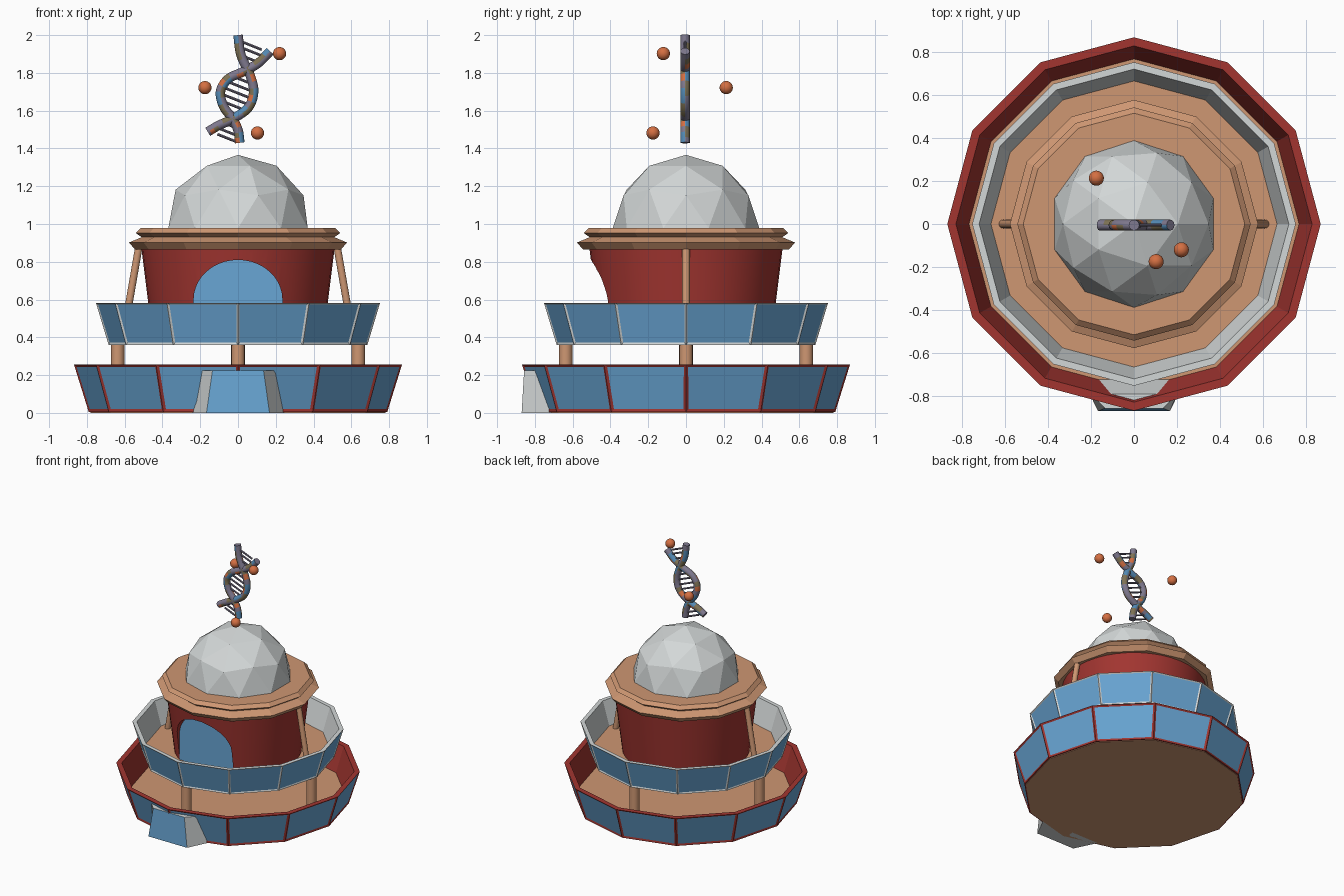
import bpy, bmesh, math
from mathutils import Vector

if "Cube" in bpy.data.objects:
    bpy.data.objects.remove(bpy.data.objects["Cube"])


def material(name, r, g, b):
    m = bpy.data.materials.new(name)
    m.diffuse_color = (r, g, b, 1)
    m.use_nodes = True
    m.node_tree.nodes["Principled BSDF"].inputs["Base Color"].default_value = m.diffuse_color
    return m


RED = material("dark_red", 0.36, 0.036, 0.03)
TAN = material("tan", 0.62, 0.31, 0.17)
BLUE = material("glass_blue", 0.14, 0.38, 0.66)
WHITE = material("pale_grey", 0.65, 0.68, 0.68)
ORANGE = material("orange", 0.66, 0.16, 0.055)
MAUVE = material("mauve_grey", 0.21, 0.19, 0.27)
OLIVE = material("olive", 0.21, 0.17, 0.09)
STEEL = material("steel_blue", 0.09, 0.26, 0.47)


def make(name, bm, *mats, smooth=False):
    me = bpy.data.meshes.new(name)
    bm.to_mesh(me)
    bm.free()
    ob = bpy.data.objects.new(name, me)
    bpy.context.collection.objects.link(ob)
    for m in mats:
        me.materials.append(m)
    if smooth:
        smooth_by_angle(ob)
    return ob


def smooth_by_angle(ob):
    bpy.ops.object.select_all(action='DESELECT')
    ob.select_set(True)
    bpy.context.view_layer.objects.active = ob
    bpy.ops.object.shade_smooth_by_angle(angle=math.radians(35))


def skin(bm, rings, loop=False):
    """Bridge rings of points with quads; cap the ends unless looped."""
    rows = [[bm.verts.new(p) for p in r] for r in rings]
    bands = []
    for a, b in zip(rows, rows[1:] + rows[:1] if loop else rows[1:]):
        n = len(a)
        bands.append([bm.faces.new((a[i], a[(i + 1) % n], b[(i + 1) % n], b[i])) for i in range(n)])
    if not loop:
        bm.faces.new(rows[0])
        bm.faces.new(rows[-1])
    bmesh.ops.recalc_face_normals(bm, faces=bm.faces)
    return bands


def circle(r, z, n):
    return [(r * math.cos(2 * math.pi * i / n), r * math.sin(2 * math.pi * i / n), z) for i in range(n)]


def lathe(name, profile, n, mat, smooth=False):
    bm = bmesh.new()
    skin(bm, [circle(r, z, n) for r, z in profile])
    return make(name, bm, mat, smooth=smooth)


def window_wall(name, rb, z0, rt, z1, thick, frame, mat):
    """Flared twelve-sided wall with one inset window per side."""
    bm = bmesh.new()
    prof = [(rb, z0), (rt, z1), (rt - thick, z1), (rb - thick, z0)]
    outer = skin(bm, [circle(r, z, 12) for r, z in prof], loop=True)[0]
    bmesh.ops.inset_individual(bm, faces=outer, thickness=frame, depth=-0.006)
    for f in outer:
        f.material_index = 1
    return make(name, bm, mat, BLUE)


def rod(name, p, q, r, n, mat):
    p, q = Vector(p), Vector(q)
    bm = bmesh.new()
    rot = (q - p).to_track_quat('Z', 'Y')
    skin(bm, [[rot @ Vector(c) + e for c in circle(r, 0, n)] for e in (p, q)])
    return make(name, bm, mat, smooth=True)


# lower and upper terraces
window_wall("lower_wall", 0.79, 0.004, 0.868, 0.255, 0.04, 0.02, RED)
lathe("lower_floor", [(0.78, 0), (0.78, 0.06)], 12, TAN)
window_wall("upper_wall", 0.685, 0.36, 0.752, 0.582, 0.032, 0.015, WHITE)
lathe("upper_floor", [(0.665, 0.363), (0.665, 0.40)], 12, TAN)

# four posts between the terraces
for i in range(4):
    a = i * math.pi / 2
    x, y = 0.637 * math.cos(a), 0.637 * math.sin(a)
    rod(f"post_{i + 1}", (x, y, 0.05), (x, y, 0.37), 0.036, 16, TAN)

# two leaning columns beside the drum
for s, side in ((-1, "left"), (1, "right")):
    rod(f"{side}_column", (s * 0.61, 0, 0.39), (s * 0.523, 0, 0.89), 0.02, 14, TAN)

# drum with an arched recess and a door
drum = lathe("drum", [(0.449, 0.37), (0.475, 0.58), (0.513, 0.885)], 40, RED)


def arch(name, y0, y1, mat):
    pts = [(0.235 * math.cos(t), 0.60 + 0.21 * math.sin(t)) for t in [math.pi * i / 20 for i in range(21)]]
    pts = [(0.235, 0.395)] + pts + [(-0.235, 0.395)]
    bm = bmesh.new()
    skin(bm, [[(x, y, z) for x, z in pts] for y in (y0, y1)])
    return make(name, bm, mat)


cutter = arch("door_cutter", -0.8, -0.385, RED)
mod = drum.modifiers.new("door_recess", 'BOOLEAN')
mod.operation, mod.object, mod.solver = 'DIFFERENCE', cutter, 'EXACT'
bpy.context.view_layer.objects.active = drum
bpy.ops.object.modifier_apply(modifier=mod.name)
bpy.data.objects.remove(cutter)
smooth_by_angle(drum)
arch("door", -0.389, -0.381, BLUE)

# stepped roof slab
lathe("roof_slab", [(0.545, 0.865), (0.577, 0.902), (0.51, 0.93), (0.542, 0.953), (0.515, 0.978)], 12, TAN)

# faceted half dome
bm = bmesh.new()
bmesh.ops.create_icosphere(bm, subdivisions=2, radius=0.388)
bmesh.ops.delete(bm, geom=[v for v in bm.verts if v.co.z < -0.01], context='VERTS')
bmesh.ops.translate(bm, verts=bm.verts, vec=(0, 0, 0.978))
make("dome", bm, WHITE)

# entrance porch, glazed in front
bm = bmesh.new()
low = [(-0.25, -0.70), (-0.167, -0.87), (0.167, -0.87), (0.25, -0.70)]
top = [(-0.20, -0.79), (-0.135, -0.857), (0.135, -0.857), (0.20, -0.79)]
skin(bm, [[(x, y, 0.0) for x, y in low], [(x, y, 0.225) for x, y in top]])
for f in bm.faces:
    f.material_index = int(f.normal.y < -0.95)
make("porch", bm, WHITE, BLUE)


# twisted double strand
def strand(name, pts):
    p = [Vector((x, -0.005, z)) for x, z in pts]
    p = [2 * p[0] - p[1]] + p + [2 * p[-1] - p[-2]]
    path = []
    for a, b, c, d in zip(p, p[1:], p[2:], p[3:]):
        for k in range(5):
            t = k / 5
            path.append(0.5 * (2 * b + (c - a) * t + (2 * a - 5 * b + 4 * c - d) * t * t
                               + (3 * b - a - 3 * c + d) * t ** 3))
    path.append(p[-2])
    rings = []
    for i, c in enumerate(path):
        t = (path[min(i + 1, len(path) - 1)] - path[max(i - 1, 0)]).normalized()
        u, v = Vector((t.z, 0, -t.x)), Vector((0, 1, 0))
        rings.append([c + 0.025 * (math.cos(w) * u + math.sin(w) * v)
                      for w in [2 * math.pi * k / 12 for k in range(12)]])
    bm = bmesh.new()
    pattern = [0, 1, 0, 2, 0, 1, 2, 0, 3, 1, 0]
    for i, band in enumerate(skin(bm, rings)):
        for k, f in enumerate(band):
            f.material_index = pattern[(i // 2 * 3 + k // 3 * 2) % 11]
    make(name, bm, MAUVE, OLIVE, STEEL, ORANGE, smooth=True)


strand("strand_a", [(0, 2.0), (0.016, 1.894), (0.063, 1.79), (0.083, 1.70), (0.053, 1.614),
                    (-0.032, 1.555), (-0.106, 1.52), (-0.16, 1.488)])
strand("strand_b", [(0.17, 1.915), (0.105, 1.85), (0.026, 1.806), (-0.053, 1.767), (-0.093, 1.70),
                    (-0.075, 1.62), (-0.03, 1.56), (0, 1.497), (0.01, 1.43)])

# rungs: centre x, centre z, half length
rungs = [(0.07, 1.945, 0.06), (0.078, 1.91, 0.055), (0.066, 1.873, 0.045),
         (0.015, 1.765, 0.05), (0.005, 1.73, 0.07), (-0.006, 1.695, 0.08),
         (-0.015, 1.66, 0.07), (-0.02, 1.625, 0.05),
         (-0.05, 1.525, 0.04), (-0.06, 1.49, 0.055), (-0.058, 1.455, 0.055)]
for i, (x, z, h) in enumerate(rungs):
    d = Vector((0.93, 0, -0.37)) * h
    c = Vector((x, -0.005, z))
    rod(f"rung_{i + 1}", c - d, c + d, 0.007, 8, MAUVE)

# floating balls
for i, c in enumerate([(0.22, -0.12, 1.902), (-0.175, 0.213, 1.722), (0.103, -0.175, 1.482)]):
    bm = bmesh.new()
    bmesh.ops.create_uvsphere(bm, u_segments=24, v_segments=14, radius=0.035)
    bmesh.ops.translate(bm, verts=bm.verts, vec=c)
    make(f"ball_{i + 1}", bm, ORANGE, smooth=True)
